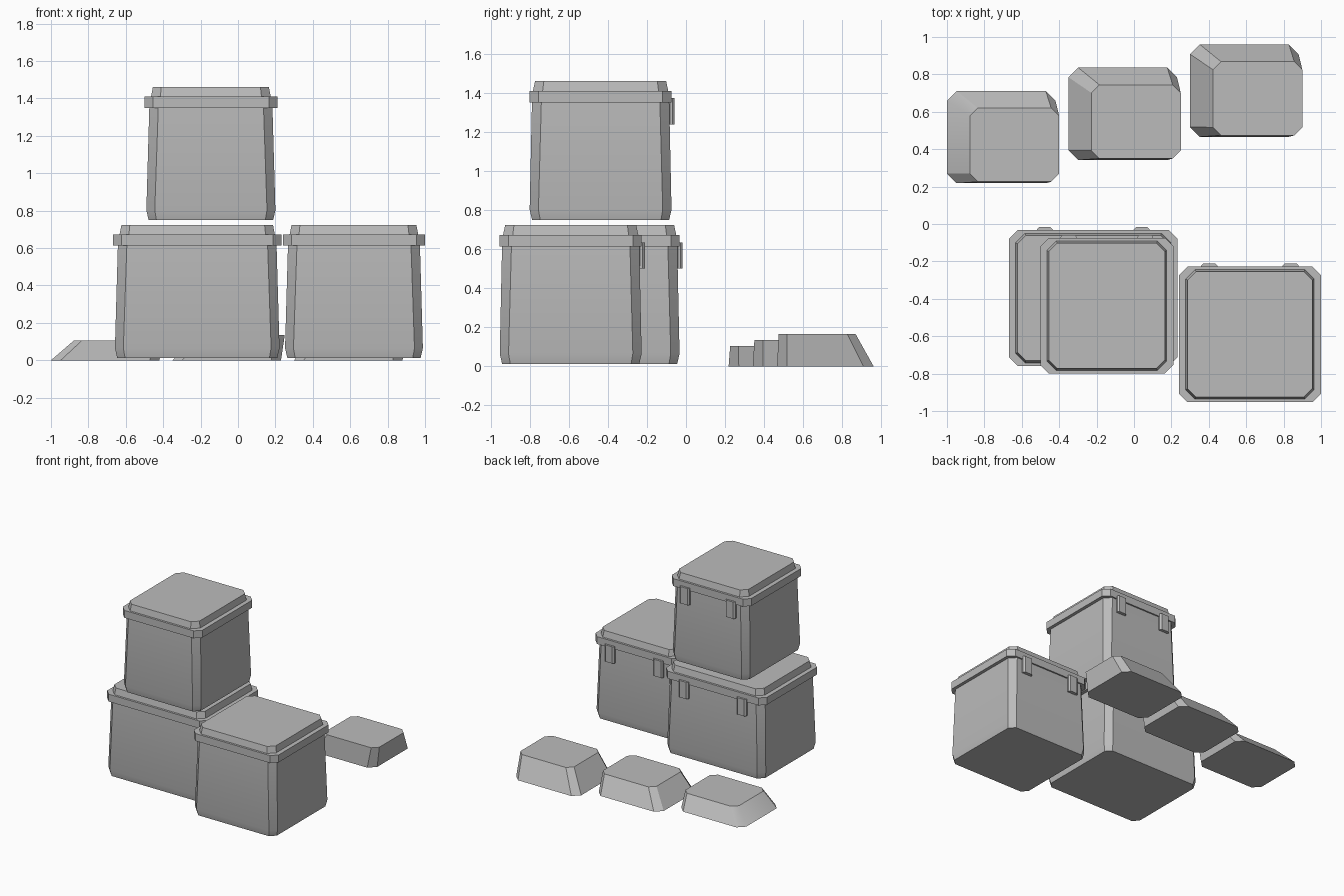
import bpy
import bmesh
import math

cube = bpy.data.objects.get("Cube")
if cube:
    bpy.data.objects.remove(cube, do_unlink=True)

grey = bpy.data.materials.new("plain_grey")
grey.use_nodes = True
COLOUR = (0.5, 0.5, 0.5, 1.0)
grey.diffuse_color = COLOUR
grey.node_tree.nodes["Principled BSDF"].inputs["Base Color"].default_value = COLOUR


def loft(name, rings):
    """Stack chamfered rectangles (x0, x1, y0, y1, z, chamfer) into a closed solid."""
    bm = bmesh.new()
    loops = []
    for x0, x1, y0, y1, z, c in rings:
        outline = [(x0 + c, y0), (x1 - c, y0), (x1, y0 + c), (x1, y1 - c),
                   (x1 - c, y1), (x0 + c, y1), (x0, y1 - c), (x0, y0 + c)]
        loops.append([bm.verts.new((x, y, z)) for x, y in outline])
    for low, high in zip(loops, loops[1:]):
        for i in range(8):
            j = (i + 1) % 8
            bm.faces.new((low[i], low[j], high[j], high[i]))
    bm.faces.new(loops[0][::-1])
    bm.faces.new(loops[-1])
    bmesh.ops.recalc_face_normals(bm, faces=bm.faces)
    mesh = bpy.data.meshes.new(name)
    bm.to_mesh(mesh)
    bm.free()
    mesh.shade_smooth()
    mesh.set_sharp_from_angle(angle=math.radians(30))
    mesh.materials.append(grey)
    obj = bpy.data.objects.new(name, mesh)
    bpy.context.collection.objects.link(obj)
    return obj


def crate(name, cx, cy, base, width, depth=0.726):
    """Lidded box with a rim and two hinge clips on the back."""
    hx, hy = width / 2, depth / 2

    def ring(inset_x, inset_y, z, chamfer):
        return (cx - hx + inset_x, cx + hx - inset_x,
                cy - hy + inset_y, cy + hy - inset_y, base + z, chamfer)

    # Body, slightly wider at the foot with a softened lower edge
    loft(name + "_body", [ring(0.022, 0.012, 0, 0.042),
                          ring(0.01, 0, 0.052, 0.045),
                          ring(0.026, 0.012, 0.61, 0.048)])
    # Overhanging rim and raised lid
    loft(name + "_rim", [ring(0, 0, 0.6, 0.045), ring(0, 0, 0.66, 0.045)])
    loft(name + "_lid", [ring(0.034, 0.016, 0.655, 0.05),
                         ring(0.045, 0.028, 0.711, 0.045)])
    # Hinge clips
    back = cy + hy
    for side, sign in (("left", 1), ("right", -1)):
        x = cx + sign * hx * 0.575
        plan = (x - 0.043, x + 0.043, back - 0.02, back + 0.016)
        loft(f"{name}_{side}_clip", [plan + (base + 0.487, 0.012),
                                     plan + (base + 0.622, 0.012)])


crate("wide_crate", -0.218, -0.396, 0.013, 0.9)
crate("front_crate", 0.62, -0.59, 0.013, 0.757)
crate("upper_crate", -0.145, -0.437, 0.75, 0.71)

# Row of wedge blocks, each one a little taller and further back
for i, name in enumerate(("low_block", "middle_block", "tall_block")):
    x, y = -1 + 0.65 * i, 0.218 + 0.124 * i
    height = 0.105 + 0.03 * i
    loft(name, [(x, x + 0.58, y, y + 0.494, 0, 0.052),
                (x + 0.122, x + 0.6, y + 0.008, y + 0.402, height, 0.043)])
